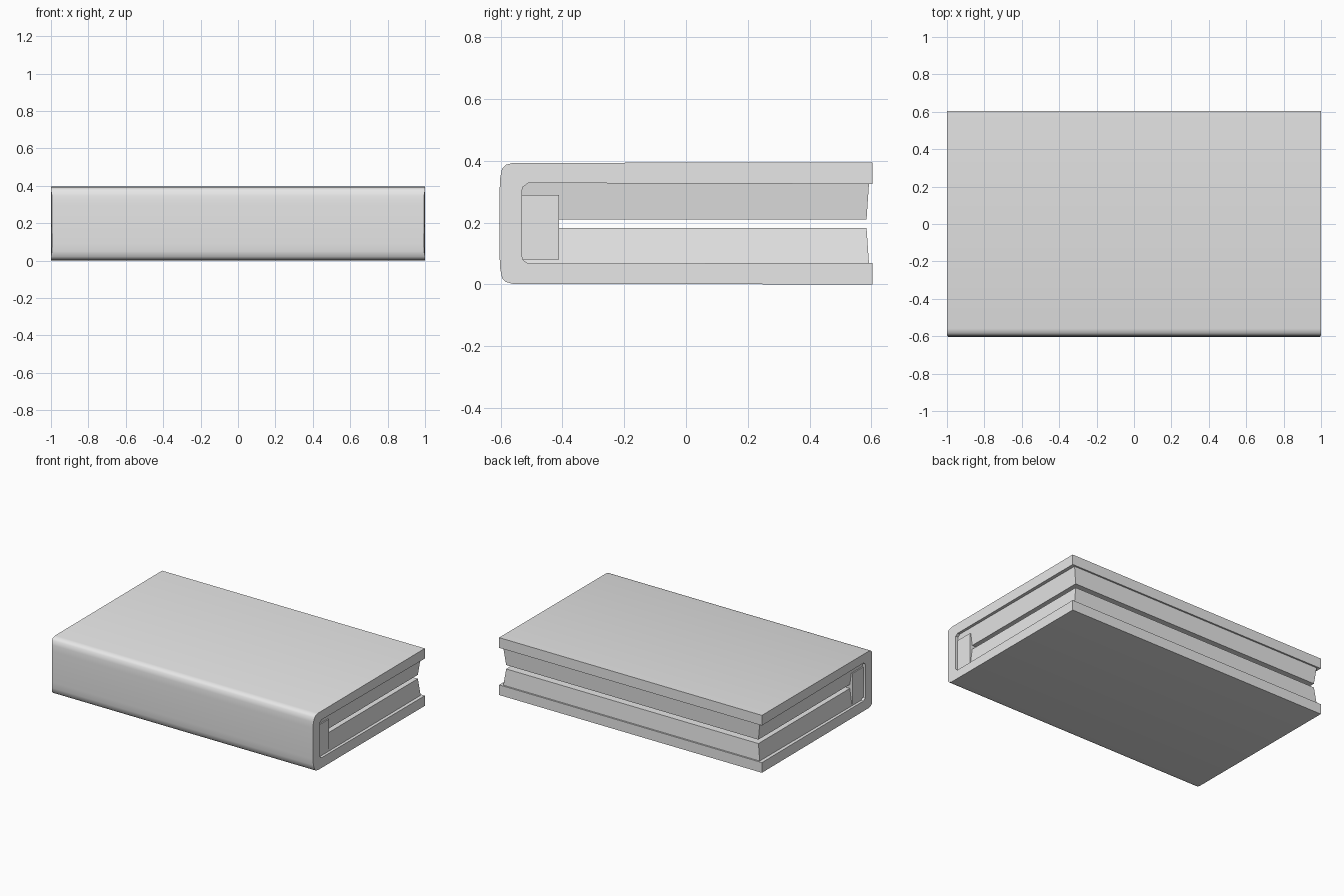
import bpy, bmesh
from math import radians

cube = bpy.data.objects.get("Cube")
if cube:
    bpy.data.objects.remove(cube, do_unlink=True)

H = 0.395          # total height
MID = H / 2


def make_material(name, rgba):
    mat = bpy.data.materials.new(name)
    mat.use_nodes = True
    mat.diffuse_color = rgba
    mat.node_tree.nodes["Principled BSDF"].inputs["Base Color"].default_value = rgba
    return mat


grey = make_material("plain grey", (0.8, 0.8, 0.8, 1))


def finish(name, bm):
    bmesh.ops.recalc_face_normals(bm, faces=bm.faces)
    mesh = bpy.data.meshes.new(name)
    bm.to_mesh(mesh)
    bm.free()
    mesh.materials.append(grey)
    obj = bpy.data.objects.new(name, mesh)
    bpy.context.collection.objects.link(obj)
    return obj


def box(name, half_x, y0, y1, z0, z1, shrink=0.0, narrow_z=None):
    """Box centred on x; the z face at narrow_z is pulled in at the sides and back."""
    bm = bmesh.new()
    bmesh.ops.create_cube(bm, size=1)
    for v in bm.verts:
        z = z1 if v.co.z > 0 else z0
        pull = shrink if z == narrow_z else 0
        x = (half_x - pull) * (1 if v.co.x > 0 else -1)
        y = y1 - pull / 2 if v.co.y > 0 else y0
        v.co = (x, y, z)
    return finish(name, bm)


# Folded cover: lower half of the profile, mirrored about mid height
outer = [(0.603, 0.0), (-0.56, 0.002), (-0.583, 0.008), (-0.595, 0.02), (-0.601, 0.05), (-0.603, 0.09)]
inner = [(-0.53, 0.09), (-0.528, 0.08), (-0.51, 0.067), (0.603, 0.07)]
flip = lambda pts: [(y, H - z) for y, z in reversed(pts)]
profile = outer + flip(outer) + flip(inner) + inner[:]
# The inner run goes from the top board down around the spine to the lower board
bm = bmesh.new()
verts = [bm.verts.new((-1, y, z)) for y, z in profile]
face = bm.faces.new(verts)
ext = bmesh.ops.extrude_face_region(bm, geom=[face])
for v in ext["geom"]:
    if isinstance(v, bmesh.types.BMVert):
        v.co.x = 1
# Spine ends sit slightly inside the boards
for v in bm.verts:
    if v.co.y < -0.5 and abs(v.co.z - MID) < 0.16:
        v.co.x *= 0.994
cover = finish("cover", bm)
bpy.context.view_layer.objects.active = cover
cover.select_set(True)
bpy.ops.object.shade_smooth_by_angle(angle=radians(35))

# Page stacks, tapering towards the central gap
box("lower_pages", 0.976, -0.53, 0.592, 0.066, 0.183, 0.016, 0.183)
box("upper_pages", 0.976, -0.53, 0.592, 0.21, 0.328, 0.016, 0.21)

# Binding block joining the stacks at the spine
box("binding_block", 0.979, -0.535, -0.41, 0.08, 0.29)
